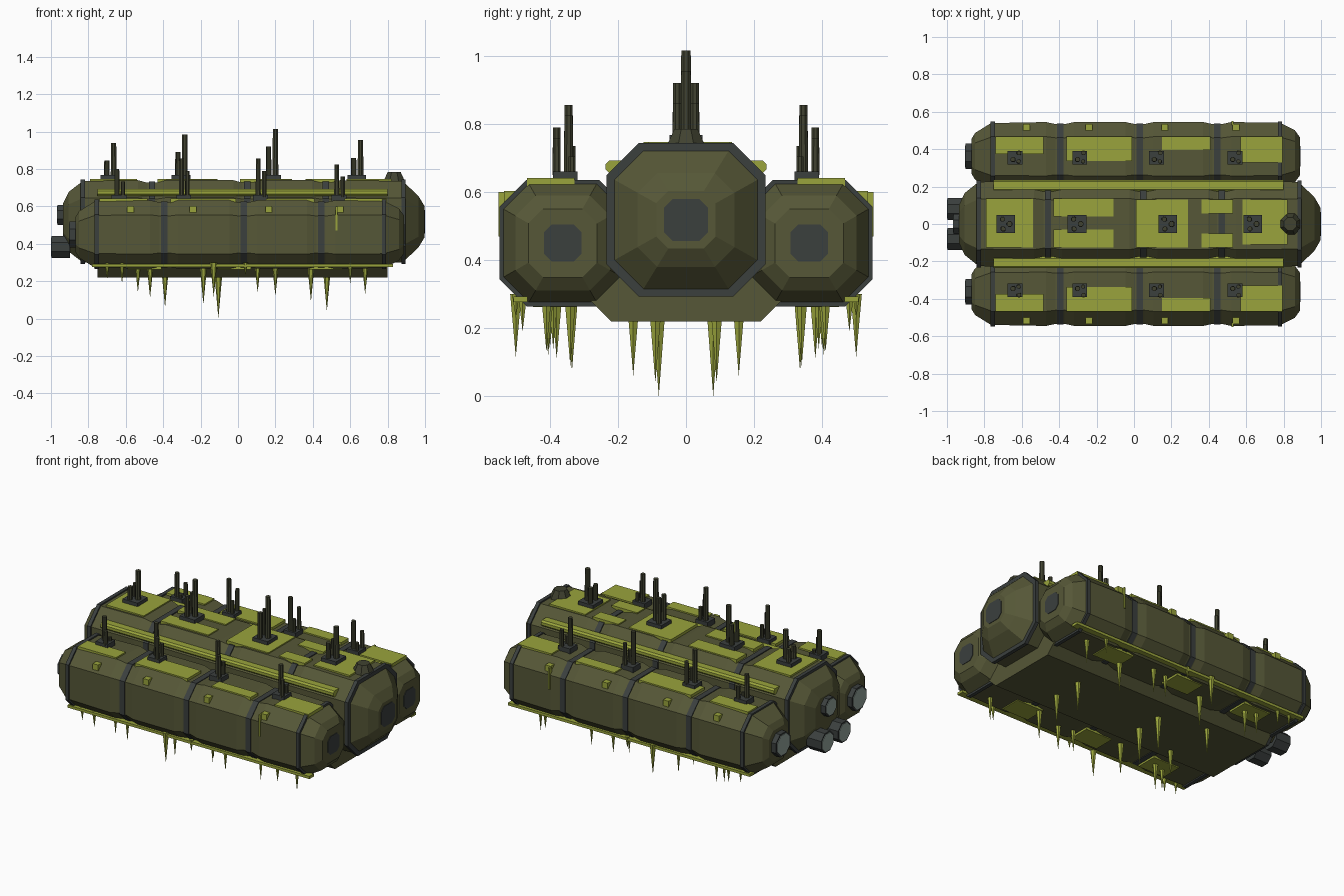
import bpy, bmesh, math
from mathutils import Vector, Matrix


def mat(name, rgb):
    m = bpy.data.materials.new(name)
    m.diffuse_color = (*rgb, 1)
    return m


OLIVE = mat("olive hull", (0.092, 0.095, 0.038))
GREEN = mat("moss green", (0.32, 0.37, 0.045))
DARK = mat("dark slate", (0.043, 0.05, 0.048))
MAST = mat("dark olive mast", (0.052, 0.055, 0.03))
GLOW = mat("pale engine", (0.30, 0.38, 0.34))


def finish(bm, name, m):
    bmesh.ops.recalc_face_normals(bm, faces=bm.faces)
    me = bpy.data.meshes.new(name)
    bm.to_mesh(me)
    bm.free()
    me.materials.append(m)
    ob = bpy.data.objects.new(name, me)
    bpy.context.collection.objects.link(ob)
    return ob


def box(name, x0, x1, y0, y1, z0, z1, m):
    bm = bmesh.new()
    bmesh.ops.create_cube(bm, size=1)
    for v in bm.verts:
        v.co = Vector(((x0 + x1) / 2 + v.co.x * (x1 - x0),
                       (y0 + y1) / 2 + v.co.y * (y1 - y0),
                       (z0 + z1) / 2 + v.co.z * (z1 - z0)))
    return finish(bm, name, m)


def cone(name, base, tip, r0, r1, n, m):
    """Faceted cone or cylinder from base to tip."""
    base, tip = Vector(base), Vector(tip)
    d = tip - base
    bm = bmesh.new()
    bmesh.ops.create_cone(bm, cap_ends=True, segments=n, radius1=r0, radius2=r1, depth=d.length)
    rot = d.to_track_quat('Z', 'Y').to_matrix().to_4x4()
    spin = Matrix.Rotation(math.pi / n, 4, 'Z')
    bm.transform(Matrix.Translation((base + tip) / 2) @ rot @ spin)
    return finish(bm, name, m)


def octagon(hw, hh, c):
    return [(hw, -hh + c), (hw, hh - c), (hw - c, hh), (-hw + c, hh),
            (-hw, hh - c), (-hw, -hh + c), (-hw + c, -hh), (hw - c, -hh)]


def loft(name, sections, y, z, shape, m):
    """Skin scaled copies of a cross-section along x."""
    bm = bmesh.new()
    rings = [[bm.verts.new((x, y + a * s, z + b * s)) for a, b in shape] for x, s in sections]
    n = len(shape)
    for r, q in zip(rings, rings[1:]):
        for i in range(n):
            bm.faces.new((r[i], r[(i + 1) % n], q[(i + 1) % n], q[i]))
    bm.faces.new(rings[0])
    bm.faces.new(rings[-1])
    return finish(bm, name, m)


def pod(name, y, z, shape, tail, nose, bands, core):
    """Hull with waisted joints, dark ring bands and a nose cap."""
    secs = list(tail)
    for b in bands[1:-1]:
        secs += [(b - 0.075, 1), (b - 0.025, 0.94), (b + 0.025, 0.94), (b + 0.075, 1)]
    loft(name, secs + nose, y, z, shape, OLIVE)
    for i, b in enumerate(bands):
        s = 1.015 if i in (0, len(bands) - 1) else 0.965
        t = 0.011 if s > 1 else 0.017
        loft(name + "_band", [(b - t, s), (b + t, s)], y, z, shape, DARK)
    x = nose[-1][0]
    loft(name + "_nose_core", [(x - 0.01, core), (x + 0.003, core)], y, z, shape, DARK)


# hulls
CENTRE = octagon(0.23, 0.222, 0.093)
SIDE = octagon(0.183, 0.183, 0.078)
pod("centre_hull", 0, 0.518, CENTRE,
    [(-0.935, 0.45), (-0.905, 0.72), (-0.83, 0.98)],
    [(0.88, 0.98), (0.965, 0.62), (0.997, 0.38)], [-0.83, -0.46, 0.05, 0.47, 0.885], 0.28)
for s in (-1, 1):
    pod("side_hull", s * 0.362, 0.45, SIDE,
        [(-0.87, 0.5), (-0.85, 0.68), (-0.765, 0.97)],
        [(0.78, 0.98), (0.86, 0.76), (0.888, 0.55)], [-0.755, -0.395, 0.03, 0.445, 0.78], 0.30)

# keel between the hulls
keel = [(0.28, 0.28), (0.22, 0.22), (-0.22, 0.22), (-0.28, 0.28), (-0.28, 0.4), (0.28, 0.4)]
loft("belly_keel", [(-0.75, 1), (0.8, 1)], 0, 0, keel, OLIVE)

# centre deck plates: x0, x1, y0, y1
for x0, x1, y0, y1 in [(-0.79, -0.54, -0.125, 0.135), (-0.43, -0.11, 0.04, 0.135),
                       (-0.43, -0.11, -0.125, -0.03), (0.01, 0.29, -0.125, 0.13),
                       (0.36, 0.53, 0.055, 0.13), (0.36, 0.53, -0.125, -0.05),
                       (0.58, 0.82, -0.11, 0.13)]:
    box("deck_plate", x0, x1, y0, y1, 0.70, 0.747, GREEN)

for s in (-1, 1):
    def mbox(name, x0, x1, y0, y1, z0, z1, m):
        box(name, x0, x1, *sorted((s * y0, s * y1)), z0, z1, m)

    # shoulder strip beside the centre hull
    loft("shoulder_strip", [(-0.75, 1), (0.8, 1)], s * 0.205, 0.674, octagon(0.031, 0.018, 0.01), GREEN)
    # side deck plates
    for x0, x1, y0 in [(-0.74, -0.485, 0.375), (-0.36, -0.01, 0.338),
                       (0.15, 0.41, 0.395), (0.57, 0.795, 0.328)]:
        mbox("side_deck_plate", x0, x1, y0, 0.467, 0.60, 0.641, GREEN)
    # bottom strip and plates
    mbox("bottom_strip", -0.78, 0.83, 0.465, 0.507, 0.277, 0.293, GREEN)
    for x in (-0.5, -0.02, 0.47):
        mbox("bottom_plate", x - 0.09, x + 0.09, 0.32, 0.45, 0.262, 0.29, GREEN)
    # small side lamps, one with a drip
    for x in (-0.575, -0.24, 0.165, 0.545):
        mbox("side_lamp", x - 0.018, x + 0.018, 0.50, 0.535, 0.568, 0.603, GREEN)
    mbox("lamp_drip", 0.522, 0.532, 0.53, 0.551, 0.47, 0.60, GREEN)
    # spikes hanging below: x, y, tip height
    for x, y, z in [(-0.105, 0.08, 0), (0.475, 0.09, 0.04), (-0.39, 0.155, 0.06),
                    (-0.185, 0.335, 0.075), (0.39, 0.34, 0.09), (-0.47, 0.38, 0.11),
                    (0.2, 0.405, 0.12), (0.68, 0.41, 0.13), (0.105, 0.39, 0.14),
                    (-0.535, 0.40, 0.14), (-0.13, 0.50, 0.115), (-0.62, 0.48, 0.19),
                    (0.6, 0.48, 0.19), (-0.7, 0.48, 0.21), (0.04, 0.50, 0.23)]:
        top = 0.27 if y < 0.2 else 0.3
        cone("spike", (x, s * y, top), (x, s * y, z), 0.009 + 0.055 * (top - z), 0.0, 6, GREEN)
    # side masts
    for x, h in [(-0.635, 0.80), (-0.29, 0.855), (0.12, 0.855), (0.54, 0.825)]:
        y = s * 0.355
        box("side_mast_pad", x - 0.04, x + 0.04, y - 0.036, y + 0.036, 0.61, 0.66, DARK)
        cone("side_mast", (x - 0.012, s * 0.345, 0.65), (x - 0.012, s * 0.345, h), 0.015, 0.013, 8, MAST)
        cone("side_mast_short", (x + 0.02, s * 0.38, 0.65), (x + 0.02, s * 0.38, h - 0.066), 0.013, 0.012, 8, MAST)
        cone("side_mast_stub", (x + 0.018, s * 0.335, 0.65), (x + 0.018, s * 0.335, h - 0.12), 0.012, 0.011, 8, MAST)

# centre masts
for x, h in [(-0.685, 0.94), (-0.305, 0.985), (0.18, 1.015), (0.635, 0.955)]:
    box("mast_pad", x - 0.05, x + 0.05, -0.048, 0.048, 0.72, 0.768, DARK)
    cone("mast", (x + 0.02, 0, 0.75), (x + 0.02, 0, h), 0.017, 0.015, 8, MAST)
    cone("mast_short", (x - 0.018, 0.026, 0.75), (x - 0.018, 0.026, h - 0.095), 0.015, 0.013, 8, MAST)
    cone("mast_stub", (x - 0.015, -0.026, 0.75), (x - 0.015, -0.026, h - 0.095), 0.015, 0.013, 8, MAST)

# sensor dome near the nose
cone("sensor_dome", (0.835, 0, 0.73), (0.835, 0, 0.785), 0.064, 0.037, 8, MAST)

# engines at the tail: rear x, y, z, radius
for x, y, z, r in [(-0.998, -0.08, 0.383, 0.064), (-0.998, 0.08, 0.383, 0.064),
                   (-0.965, 0, 0.555, 0.058), (-0.9, -0.362, 0.45, 0.074), (-0.9, 0.362, 0.45, 0.074)]:
    cone("engine_housing", (x + 0.1, y, z), (x, y, z), r, r, 8, DARK)
    cone("engine_glow", (x + 0.01, y, z), (x - 0.003, y, z), r * 0.86, r * 0.86, 8, GLOW)
